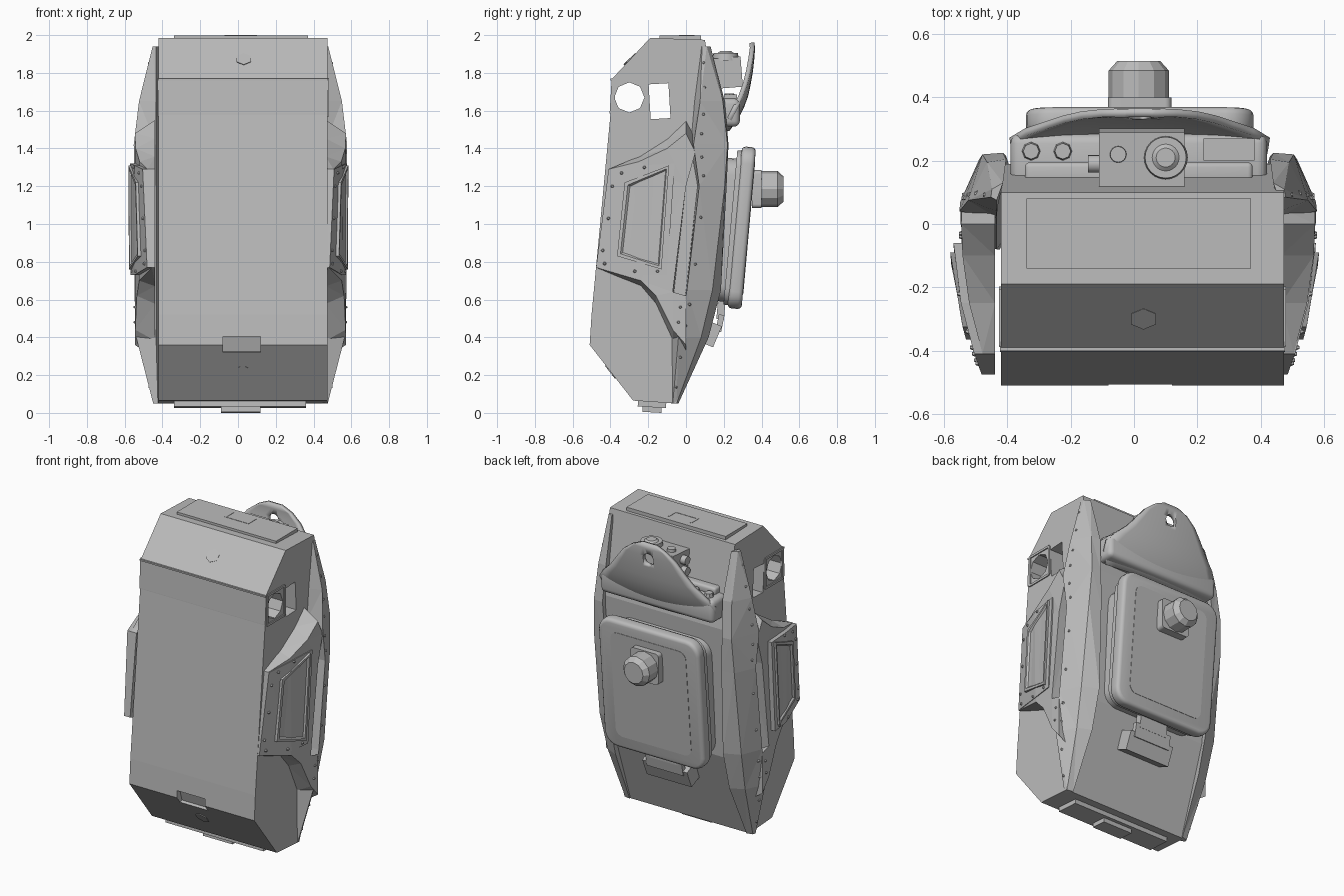
import bpy, bmesh, math
from mathutils import Vector, Matrix

if "Cube" in bpy.data.objects:
    bpy.data.objects.remove(bpy.data.objects["Cube"], do_unlink=True)

grey = bpy.data.materials.new("plain grey")
grey.use_nodes = True
COLOUR = (0.5, 0.5, 0.5, 1)
grey.diffuse_color = COLOUR
grey.node_tree.nodes["Principled BSDF"].inputs["Base Color"].default_value = COLOUR

CX = 0.013               # mirror plane of the side armour
TILT = -0.09             # lean of the rear hatch


def finish(name, bm, smooth=False):
    bmesh.ops.recalc_face_normals(bm, faces=bm.faces)
    mesh = bpy.data.meshes.new(name)
    bm.to_mesh(mesh)
    bm.free()
    mesh.materials.append(grey)
    ob = bpy.data.objects.new(name, mesh)
    bpy.context.collection.objects.link(ob)
    if smooth:
        bpy.ops.object.select_all(action='DESELECT')
        ob.select_set(True)
        bpy.context.view_layer.objects.active = ob
        bpy.ops.object.shade_smooth_by_angle(angle=math.radians(35))
    return ob


def loft(name, rings):
    """Skin closed rings of points and cap both ends."""
    bm = bmesh.new()
    vs = [[bm.verts.new(p) for p in r] for r in rings]
    n = len(rings[0])
    for a, b in zip(vs, vs[1:]):
        for i in range(n):
            j = (i + 1) % n
            bm.faces.new((a[i], a[j], b[j], b[i]))
    bm.faces.new(vs[0])
    bm.faces.new(vs[-1])
    bmesh.ops.recalc_face_normals(bm, faces=bm.faces)
    bmesh.ops.triangulate(bm, faces=bm.faces)
    return finish(name, bm)


def box(name, loc, size, tilt=0, corner=0, edge=0):
    """Box with optional round corners seen from the back, and soft edges."""
    bm = bmesh.new()
    bmesh.ops.create_cube(bm, size=1)
    bmesh.ops.scale(bm, vec=size, verts=bm.verts)
    if corner:
        es = [e for e in bm.edges if abs((e.verts[0].co - e.verts[1].co).y) > size[1] * 0.9]
        bmesh.ops.bevel(bm, geom=es, offset=corner, segments=5, profile=0.5, affect='EDGES')
    if edge:
        es = [e for e in bm.edges if e.calc_face_angle(0) > 0.7]
        bmesh.ops.bevel(bm, geom=es, offset=edge, segments=3, profile=0.5, affect='EDGES')
    bm.transform(Matrix.Translation(loc) @ Matrix.Rotation(tilt, 4, 'X'))
    return finish(name, bm, smooth=bool(corner or edge))


def cyl(name, loc, r1, r2, depth, axis='Y', sides=24, tilt=0):
    rot = {'X': Matrix.Rotation(math.pi / 2, 4, 'Y'),
           'Y': Matrix.Rotation(-math.pi / 2, 4, 'X'), 'Z': Matrix()}[axis]
    bm = bmesh.new()
    bmesh.ops.create_cone(bm, cap_ends=True, segments=sides, radius1=r1, radius2=r2, depth=depth)
    bm.transform(Matrix.Translation(loc) @ Matrix.Rotation(tilt, 4, 'X') @ rot)
    return finish(name, bm, smooth=sides > 12)


def cut(ob, cutter):
    m = ob.modifiers.new("cut", 'BOOLEAN')
    m.operation = 'DIFFERENCE'
    m.object = cutter
    m.solver = 'EXACT'
    cutter.hide_render = True
    cutter.hide_viewport = True
    cutter.display_type = 'WIRE'


# Main hull: one side profile skinned across the width
profile = [(-0.5, 0.52), (-0.51, 0.36), (-0.28, 0.065), (-0.05, 0.05), (0.14, 0.6),
           (0.19, 1.45), (0.10, 1.975), (-0.19, 1.985), (-0.39, 1.77), (-0.40, 1.58)]
hull = loft("hull", [[(x, y, z) for y, z in profile] for x in (-0.42, 0.474)])
cut(hull, cyl("round_window_cutter", (0, -0.30, 1.67), 0.08, 0.08, 1.5, 'X', 8))
cut(hull, box("square_window_cutter", (0, -0.14, 1.65), (1.5, 0.105, 0.185), 0.06))
cut(hull, box("front_notch_cutter", (0.02, -0.50, 0.36), (0.2, 0.06, 0.09), 0.3))

# Front visor band, its edge strips and the small plates
box("visor_band", (0.027, -0.393, 1.675), (0.9, 0.012, 0.18), -0.06)
for z in (1.585, 1.765):
    box("visor_edge", (0.027, -0.39, z), (0.9, 0.022, 0.01))
cyl("brow_marker", (0.03, -0.298, 1.872), 0.045, 0.04, 0.008, 'Y', 6, -0.82)
cyl("chin_marker", (0.025, -0.40, 0.218), 0.045, 0.04, 0.008, 'Y', 6, 0.66)

# Frames around the see-through side windows
for x in (-0.421, 0.475):
    for z in (1.575, 1.765):
        box("window_frame_rail", (x, -0.295, z), (0.012, 0.18, 0.014))
    for y in (-0.382, -0.205):
        box("window_frame_post", (x, y, 1.67), (0.012, 0.014, 0.19))

# Top and bottom hatches with grab handles
box("top_hatch", (0.015, -0.03, 1.985), (0.71, 0.22, 0.026))
for x in (-0.065, 0.095):
    box("top_handle_arm", (x, 0.005, 1.997), (0.012, 0.08, 0.006))
box("top_handle_bar", (0.015, -0.03, 1.997), (0.17, 0.012, 0.006))
box("bottom_hatch", (0.01, -0.18, 0.045), (0.7, 0.15, 0.03), -0.06)
box("bottom_handle", (0.015, -0.18, 0.019), (0.21, 0.10, 0.032), -0.06)


def flank_x(y):
    return 0.572 - 0.4 * y * y


spine = [  # z, then (x, y) of inner lip, outer lip, ridge, rear edge
    (1.94, (.46, .075), (.478, .085), (.475, .11), (.44, .13)),
    (1.65, (.46, .04), (.55, .075), (.49, .195), (.43, .205)),
    (1.42, (.46, .02), (.578, .04), (.505, .22), (.44, .225)),
    (1.20, (.46, .06), (.575, .07), (.515, .205), (.43, .215)),
    (0.65, (.46, .0), (.575, .005), (.52, .14), (.42, .185)),
    (0.40, (.46, -.08), (.565, -.04), (.505, .08), (.42, .12)),
    (0.05, (.45, -.08), (.475, -.07), (.47, -.05), (.43, -.04))]
flank = [(-.41, 1.29), (-.25, 1.33), (-.1, 1.40), (0, 1.48), (.05, 1.38), (0, 1.2),
         (-.07, .64), (0, .62), (0, .36), (-.07, .44), (-.16, .62), (-.24, .70), (-.476, .77)]
pad = [(-.41, 1.29), (-.25, 1.31), (-.06, 1.32), (-.1, .73), (-.24, .73), (-.476, .77)]
hatch = [(-.325, 1.22), (-.09, 1.31), (-.13, .76), (-.365, .83)]


def flare(y, z):
    """Height of the flank outline where it meets the hull."""
    spread = 0.17 * max(0, y + 0.41)
    return z + spread if z > 1.25 else z - spread if z < 0.8 else z


for side, s, out in (("left", 1, 0.004), ("right", -1, 0.026)):
    def mx(x, y, z):
        return (CX + s * (x - CX), y, z)

    # Spindle-shaped rear side armour
    loft(side + "_side_spine", [[mx(x, y, z) for x, y in pts] for z, *pts in spine])

    # Curved flank armour sloping back to the hull, with a stand-off pad
    loft(side + "_flank_plate",
         [[mx(flank_x(y), y, z) for y, z in flank],
          [mx(0.465, y, flare(y, z)) for y, z in flank]])
    loft(side + "_flank_pad",
         [[mx(flank_x(y) + d, y, z) for y, z in pad] for d in (out, -0.01)])

    # Raised hatch with sunken centre
    bm = bmesh.new()
    outer = [bm.verts.new(mx(flank_x(y) + out + 0.012, y, z)) for y, z in hatch]
    inner = [bm.verts.new(mx(flank_x(y) + out - 0.02, y, z)) for y, z in hatch]
    top = bm.faces.new(outer)
    bm.faces.new(inner[::-1])
    for i in range(4):
        j = (i + 1) % 4
        bm.faces.new((outer[i], inner[i], inner[j], outer[j]))
    bmesh.ops.recalc_face_normals(bm, faces=bm.faces)
    bmesh.ops.inset_region(bm, faces=[top], thickness=0.022)
    bmesh.ops.inset_region(bm, faces=[top], thickness=0.012, depth=-0.01)
    finish(side + "_flank_hatch", bm)

    # Rivets along the armour edges
    spots = [(flank_x(y) + out, y, z) for y, z in
             ((-.39, 1.2), (-.34, 1.27), (-.22, 1.3), (-.41, 1.03),
              (-.44, .86), (-.43, .79), (-.27, .75), (-.15, .75))]
    spots += [(flank_x(y), y, z) for y, z in ((-.03, .56), (-.04, .48))]
    for a, b in zip(spine, spine[1:]):
        for t in (0.3, 0.75):
            z = a[0] + (b[0] - a[0]) * t
            lip, ridge = (Vector(a[k]).lerp(Vector(b[k]), t) for k in (2, 3))
            p = lip.lerp(ridge, 0.2)
            spots.append((p.x, p.y, z))
    bm = bmesh.new()
    for p in spots:
        bmesh.ops.create_cone(bm, cap_ends=True, segments=6, radius1=0.011, radius2=0.005, depth=0.014,
                              matrix=Matrix.Translation(mx(*p)) @ Matrix.Rotation(s * math.pi / 2, 4, 'Y'))
    finish(side + "_rivets", bm)

# Rear hatch: stepped rounded slabs, panel and knob
box("rear_hatch_base", (0.018, 0.205, 0.97), (0.66, 0.10, 0.76), TILT, 0.09)
box("rear_hatch_step", (0.018, 0.25, 0.98), (0.70, 0.03, 0.82), TILT, 0.09)
box("rear_hatch", (0.018, 0.295, 0.98), (0.72, 0.075, 0.86), TILT, 0.09, 0.022)
box("rear_hatch_panel", (0.018, 0.331, 0.98), (0.54, 0.008, 0.70), TILT, 0.05)
box("knob_base", (0.018, 0.375, 1.185), (0.2, 0.05, 0.2), 0, 0.02)
cyl("knob", (0.015, 0.43, 1.185), 0.095, 0.095, 0.11, sides=12)
cyl("knob_tip", (0.015, 0.50, 1.185), 0.095, 0.068, 0.03, sides=12)

# Latch below the rear hatch
box("latch_block", (0.02, 0.125, 0.42), (0.32, 0.09, 0.12), -0.4)
box("latch_plate", (0.02, 0.18, 0.475), (0.26, 0.03, 0.09), -0.2)
box("latch_strap", (0.02, 0.185, 0.545), (0.2, 0.04, 0.1), TILT)

# Collar tray with instruments behind the head
box("collar_tray", (0.015, 0.20, 1.59), (0.81, 0.17, 0.15), 0, 0, 0.03)
box("collar_rim", (0.015, 0.16, 1.68), (0.72, 0.07, 0.05), 0, 0, 0.015)
box("sensor_box", (0.025, 0.21, 1.80), (0.27, 0.17, 0.16), 0.08)
cyl("sensor_lens_ring", (0.10, 0.21, 1.885), 0.07, 0.065, 0.04, 'Z')
cyl("sensor_lens", (0.10, 0.21, 1.905), 0.055, 0.03, 0.02, 'Z')
cyl("sensor_button", (-0.05, 0.22, 1.885), 0.027, 0.025, 0.03, 'Z', 16)
for z in (1.76, 1.83):
    cyl("sensor_plug", (-0.12, 0.19, z), 0.028, 0.028, 0.05, 'X', 16)
for x in (-0.325, -0.225):
    cyl("collar_bolt", (x, 0.23, 1.675), 0.03, 0.025, 0.03, 'Z', 8)
box("collar_pad", (0.30, 0.235, 1.67), (0.16, 0.07, 0.03))

# Curved rear guard with a lifting hole
bm = bmesh.new()
rows = [(1.5, .22, .36), (1.56, .265, .405), (1.62, .295, .41), (1.68, .317, .36), (1.74, .33, .295),
        (1.81, .342, .24), (1.88, .35, .185), (1.93, .353, .12), (1.96, .35, .05)]
N = 12
grid = []
for z, y, w in rows:
    us = [2 * i / N - 1 for i in range(N + 1)]
    grid.append([bm.verts.new((0.018 + u * w, y - 0.2 * (u * w) ** 2, z)) for u in us])
for a, b in zip(grid, grid[1:]):
    for i in range(N):
        bm.faces.new((a[i], a[i + 1], b[i + 1], b[i]))
guard = finish("rear_guard", bm, smooth=True)
thick = guard.modifiers.new("thickness", 'SOLIDIFY')
thick.thickness = 0.025
thick.offset = 0
cut(guard, cyl("lifting_hole_cutter", (0.018, 0.34, 1.86), 0.038, 0.038, 0.2, sides=16))
